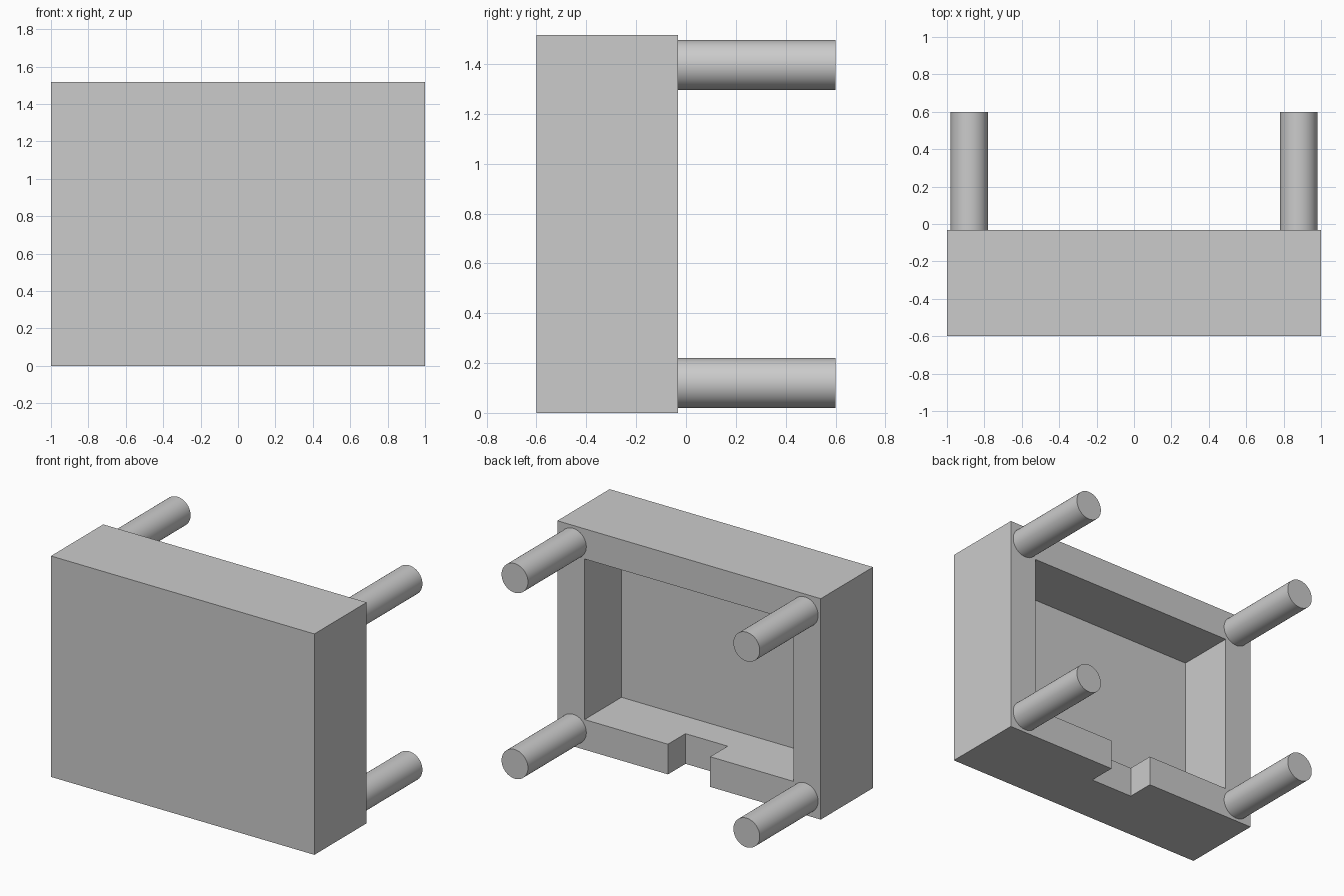
import bpy
import math

old = bpy.data.objects.get("Cube")
if old:
    bpy.data.objects.remove(old, do_unlink=True)

# Overall sizes
HEIGHT = 1.516
FRONT, REAR, LEG_END = -0.6, -0.033, 0.6
WALL = 0.207
LEG_RADIUS, LEG_INSET = 0.1, 0.12

grey = bpy.data.materials.new("plain_grey")
grey.use_nodes = True
grey.diffuse_color = (0.6, 0.6, 0.6, 1)
grey.node_tree.nodes["Principled BSDF"].inputs["Base Color"].default_value = (0.6, 0.6, 0.6, 1)


def box(name, low, high):
    """Box spanning two opposite corners."""
    bpy.ops.mesh.primitive_cube_add(size=1, location=[(a + b) / 2 for a, b in zip(low, high)])
    obj = bpy.context.object
    obj.name = name
    obj.scale = [b - a for a, b in zip(low, high)]
    bpy.ops.object.transform_apply(location=False, rotation=False, scale=True)
    obj.data.materials.append(grey)
    return obj


def cut(target, cutter):
    """Subtract the cutter from the target and discard it."""
    mod = target.modifiers.new("cut", "BOOLEAN")
    mod.operation = "DIFFERENCE"
    mod.solver = "EXACT"
    mod.object = cutter
    cutter.hide_render = True
    bpy.context.view_layer.objects.active = target
    bpy.ops.object.modifier_apply(modifier=mod.name)
    bpy.data.objects.remove(cutter, do_unlink=True)


# Hollow body, open at the rear
body = box("body", (-1, FRONT, 0), (1, REAR, HEIGHT))
cut(body, box("cavity_cutter", (WALL - 1, REAR - 0.4, WALL), (1 - WALL, 0.2, HEIGHT - WALL)))

# Notch through the lower wall
cut(body, box("notch_cutter", (-0.16, REAR - 0.19, -0.1), (0.16, 0.2, WALL + 0.1)))

# Round legs at the four corners of the rim
for side, sx in (("left", 1), ("right", -1)):
    for level, z in (("lower", LEG_INSET), ("upper", HEIGHT - LEG_INSET)):
        start = REAR - 0.01
        bpy.ops.mesh.primitive_cylinder_add(
            vertices=64, radius=LEG_RADIUS, depth=LEG_END - start,
            location=(sx * (1 - LEG_INSET), (start + LEG_END) / 2, z),
            rotation=(math.pi / 2, 0, 0))
        leg = bpy.context.object
        leg.name = f"{level}_{side}_leg"
        leg.data.materials.append(grey)
        bpy.ops.object.shade_smooth_by_angle(angle=math.radians(30))
